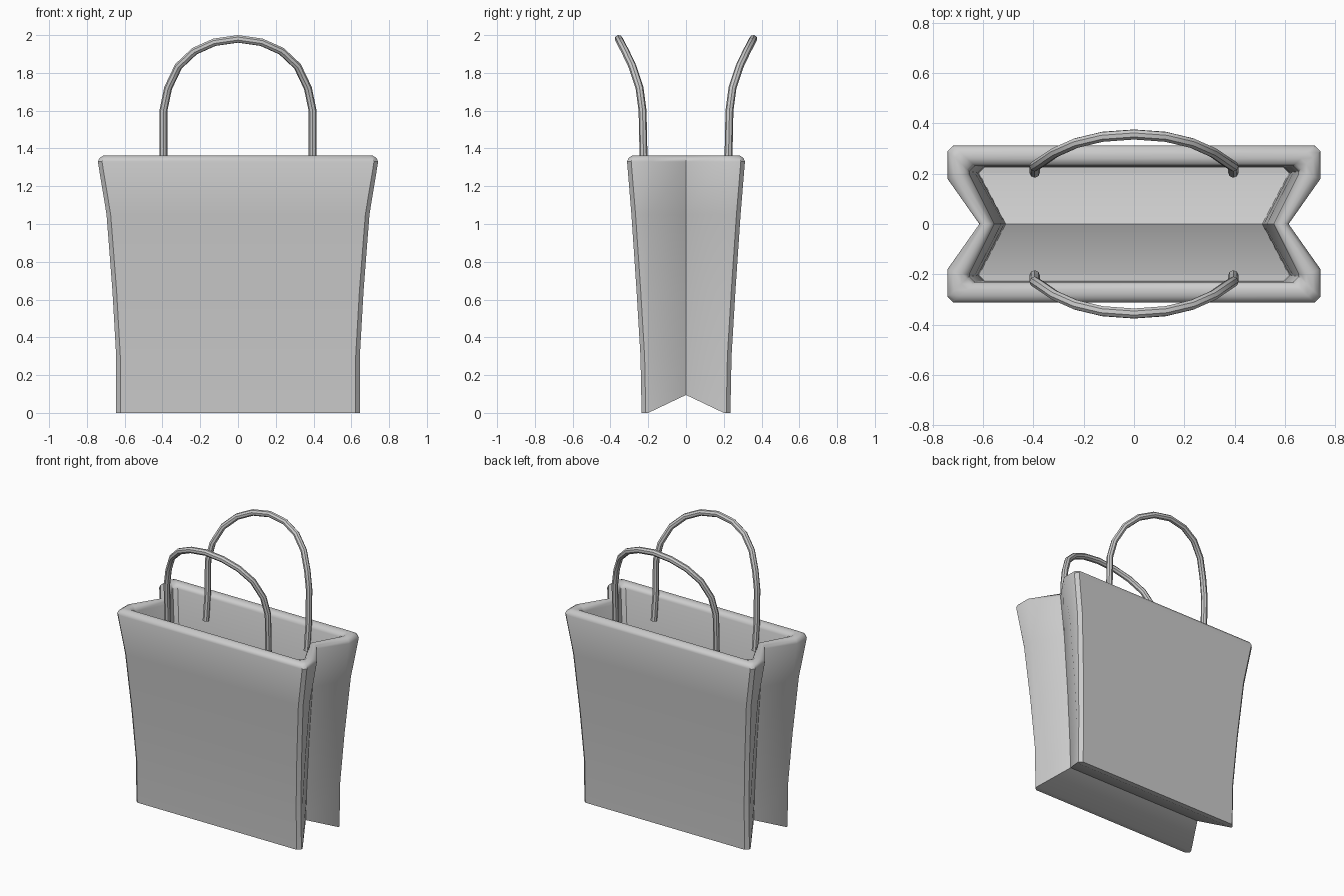
import bpy, bmesh

if "Cube" in bpy.data.objects:
    bpy.data.objects.remove(bpy.data.objects["Cube"])

FOLD = 0.095  # height of the floor crease


def section(bm, z, apex, x, y_fold, y, chamfer, fold):
    """Bag cross-section with a V-shaped gusset on both sides."""
    half = [(x - chamfer, y), (x, y - chamfer), (x, y_fold)]
    right = [(px, -py) for px, py in half] + [(apex, 0)] + half[::-1]
    ring = right + [(-px, py) for px, py in right[::-1]]
    return [bm.verts.new((px, py, z + fold * max(0, 1 - abs(py) / y_fold)))
            for px, py in ring]


def floor(bm, ring, flip):
    n = len(ring)
    for i in range(n // 2 - 1):
        f = [ring[i], ring[i + 1], ring[n - 2 - i], ring[n - 1 - i]]
        bm.faces.new(f[::-1] if flip else f)


# Bag body: outside wall, rounded rim, inside wall
# z, gusset apex x, corner x, gusset start y, wall y, corner chamfer, fold
levels = [
    (0.00, .530, .645, .200, .235, .022, FOLD),
    (0.30, .537, .645, .200, .241, .022, 0),
    (0.65, .555, .665, .196, .262, .022, 0),
    (1.05, .583, .696, .190, .289, .022, 0),
    (1.33, .615, .742, .180, .312, .022, 0),
    (1.35, .608, .733, .183, .304, .022, 0),
    (1.362, .595, .713, .190, .286, .022, 0),
    (1.362, .577, .686, .196, .260, .022, 0),
    (1.35, .562, .664, .200, .240, .022, 0),
    (1.33, .555, .655, .200, .231, .022, 0),
    (0.65, .528, .630, .200, .228, .022, 0),
    (0.30, .516, .620, .200, .226, .022, 0),
    (0.02, .510, .615, .200, .225, .022, FOLD),
]
bm = bmesh.new()
rings = [section(bm, *lv) for lv in levels]
for a, b in zip(rings, rings[1:]):
    for i in range(len(a)):
        j = (i + 1) % len(a)
        bm.faces.new((a[i], a[j], b[j], b[i]))
floor(bm, rings[0], True)
floor(bm, rings[-1], False)
bmesh.ops.recalc_face_normals(bm, faces=bm.faces)
mesh = bpy.data.meshes.new("bag_body")
bm.to_mesh(mesh)
bm.free()
body = bpy.data.objects.new("bag_body", mesh)
bpy.context.collection.objects.link(body)

# Handles: one half of the path, mirrored in x, then used front and back
half_path = [(.395, .205, 1.18), (.395, .225, 1.36), (.395, .23, 1.6),
             (.37, .246, 1.72), (.315, .284, 1.835), (.23, .322, 1.915),
             (.125, .347, 1.962)]
path = half_path + [(0, .356, 1.98)] + [(-x, y, z) for x, y, z in half_path[::-1]]


def handle(name, side):
    cu = bpy.data.curves.new(name, 'CURVE')
    cu.dimensions = '3D'
    cu.bevel_depth = 0.021
    cu.bevel_resolution = 2
    cu.use_fill_caps = True
    sp = cu.splines.new('POLY')
    sp.points.add(len(path) - 1)
    for p, (x, y, z) in zip(sp.points, path):
        p.co = (x, side * y, z, 1)
    ob = bpy.data.objects.new(name, cu)
    bpy.context.collection.objects.link(ob)
    return ob


parts = [handle("front_handle", -1), handle("back_handle", 1)]

bpy.ops.object.select_all(action='DESELECT')
for ob in parts:
    ob.select_set(True)
bpy.context.view_layer.objects.active = parts[0]
bpy.ops.object.convert(target='MESH')

body.select_set(True)
bpy.context.view_layer.objects.active = body
bpy.ops.object.shade_smooth_by_angle(angle=0.7)
